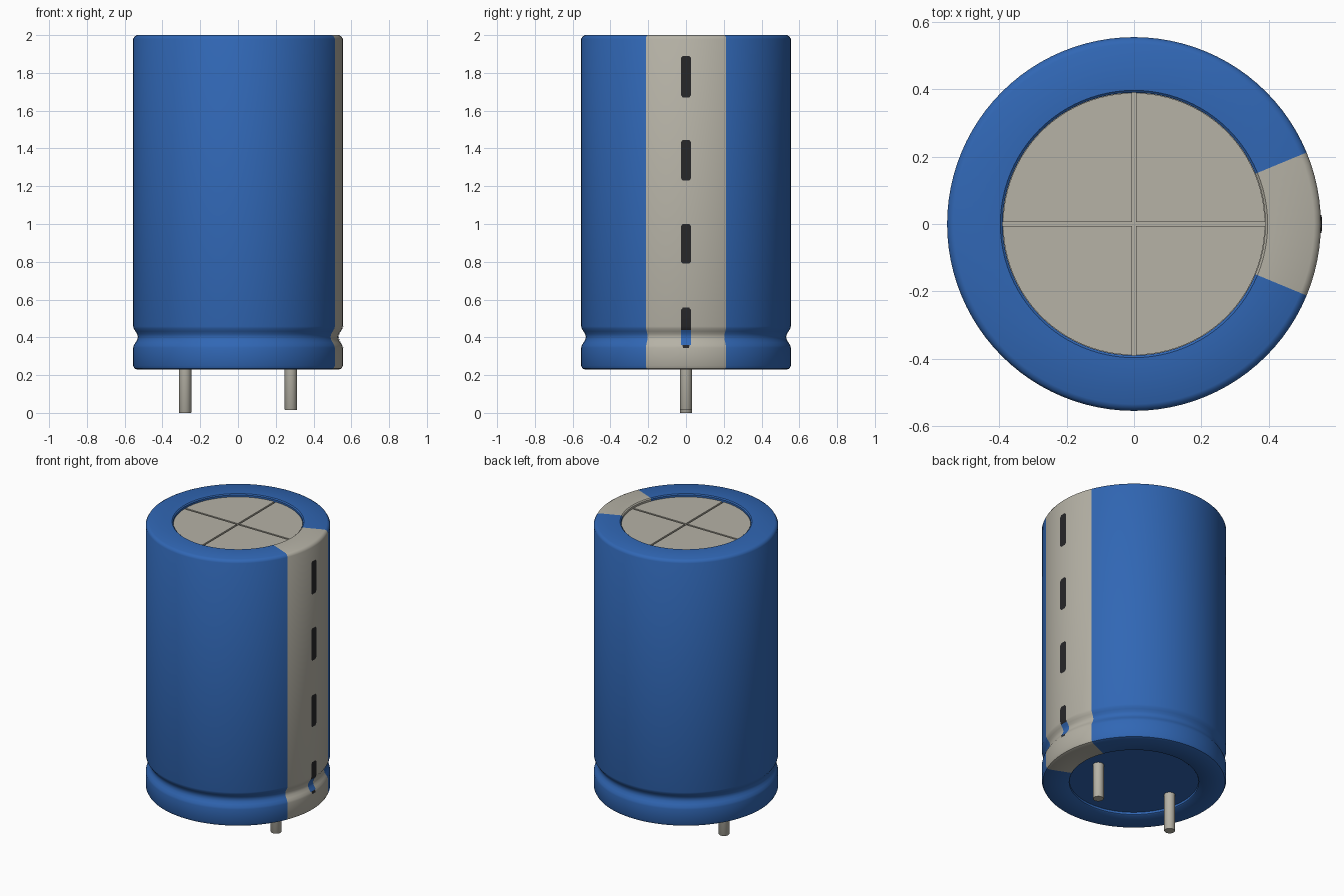
import bpy, bmesh, math

cube = bpy.data.objects.get("Cube")
if cube:
    bpy.data.objects.remove(cube, do_unlink=True)


def make_material(name, rgb):
    m = bpy.data.materials.new(name)
    m.diffuse_color = (*rgb, 1)
    m.use_nodes = True
    m.node_tree.nodes["Principled BSDF"].inputs["Base Color"].default_value = (*rgb, 1)
    return m


BLUE = make_material("sleeve blue", (0.03, 0.135, 0.46))
GREY = make_material("warm grey", (0.465, 0.445, 0.38))
BLACK = make_material("marking black", (0.02, 0.02, 0.022))

SEGMENTS = 96
STRIPE_ANGLE = math.radians(22.5)

# Outer wall from bottom to top, as (radius, height)
WALL = [(0.535, 0.23), (0.548, 0.235), (0.555, 0.25), (0.555, 0.345), (0.552, 0.357),
        (0.543, 0.372), (0.534, 0.386), (0.53, 0.402), (0.534, 0.418), (0.543, 0.432),
        (0.552, 0.446), (0.555, 0.458), (0.555, 1.98), (0.548, 1.993), (0.535, 2.0)]


def finish(bm, name, materials, smooth=True):
    mesh = bpy.data.meshes.new(name)
    bmesh.ops.recalc_face_normals(bm, faces=bm.faces[:])
    bm.to_mesh(mesh)
    bm.free()
    for m in materials:
        mesh.materials.append(m)
    obj = bpy.data.objects.new(name, mesh)
    bpy.context.collection.objects.link(obj)
    bpy.ops.object.select_all(action="DESELECT")
    obj.select_set(True)
    bpy.context.view_layer.objects.active = obj
    if smooth:
        bpy.ops.object.shade_smooth_by_angle(angle=math.radians(40))
    return obj


def lathe(bm, profile, segments):
    rings = [[bm.verts.new((r * math.cos(2 * math.pi * i / segments),
                            r * math.sin(2 * math.pi * i / segments), z))
              for i in range(segments)] for r, z in profile]
    for a, b in zip(rings, rings[1:]):
        for i in range(segments):
            j = (i + 1) % segments
            bm.faces.new((a[i], a[j], b[j], b[i]))
    bm.faces.new(rings[0][::-1])
    bm.faces.new(rings[-1])


def wall_radius(z):
    for (r0, z0), (r1, z1) in zip(WALL, WALL[1:]):
        if z0 <= z <= z1:
            return r0 + (r1 - r0) * (z - z0) / (z1 - z0)


# Can with a rolled groove, recessed ends and a grey stripe on the +x side
bm = bmesh.new()
profile = ([(0.39, 0.25), (0.39, 0.235), (0.396, 0.23)] + WALL
           + [(0.397, 2.0), (0.39, 1.994), (0.39, 1.955)])
lathe(bm, profile, SEGMENTS)
for f in bm.faces:
    c = f.calc_center_median()
    r = math.hypot(c.x, c.y)
    in_stripe = abs(math.atan2(c.y, c.x)) < STRIPE_ANGLE
    lid_floor = r < 0.1 and c.z > 1
    if lid_floor or (in_stripe and r > (0.38 if c.z > 1 else 0.394)):
        f.material_index = 1
finish(bm, "can_body", [BLUE, GREY])

# Lid: four raised quadrants leave a scored cross between them
GAP, LID_R, LID_TOP = 0.006, 0.389, 1.982
start = math.asin(GAP / LID_R)
bm = bmesh.new()
for q in range(4):
    points = [(GAP, GAP)]
    for i in range(25):
        a = start + (math.pi / 2 - 2 * start) * i / 24
        points.append((LID_R * math.cos(a), LID_R * math.sin(a)))
    c, s = round(math.cos(q * math.pi / 2)), round(math.sin(q * math.pi / 2))
    points = [(x * c - y * s, x * s + y * c) for x, y in points]
    low = [bm.verts.new((x, y, 1.956)) for x, y in points]
    top = [bm.verts.new((x, y, LID_TOP)) for x, y in points]
    bm.faces.new(top)
    for i in range(len(points)):
        j = (i + 1) % len(points)
        bm.faces.new((low[i], low[j], top[j], top[i]))
finish(bm, "scored_lid", [GREY], smooth=False)


def wall_patch(name, rows, material):
    """Thin marking that hugs the wall; rows are (height, half width)."""
    bm = bmesh.new()
    grid = []
    for z, half in rows:
        r = wall_radius(z) + 0.003
        grid.append([bm.verts.new((r * math.cos(k * half / r), r * math.sin(k * half / r), z))
                     for k in (-1, 0, 1)])
    for a, b in zip(grid, grid[1:]):
        for k in range(2):
            bm.faces.new((a[k], a[k + 1], b[k + 1], b[k]))
    finish(bm, name, [material])


# Black dashes with clipped corners along the stripe
for n, (z0, z1) in enumerate([(0.79, 1.0), (1.23, 1.445), (1.67, 1.89)], 1):
    wall_patch(f"stripe_dash_{n}", [(z0, 0.017), (z0 + 0.012, 0.027),
                                    (z1 - 0.012, 0.027), (z1, 0.017)], BLACK)

# Lowest dash is interrupted by bare sleeve in the groove
wall_patch("stripe_dash_lowest", [(0.44, 0.027), (0.446, 0.027), (0.458, 0.027),
                                  (0.545, 0.027), (0.557, 0.017)], BLACK)
wall_patch("groove_patch", [(z, 0.027) for z in
                            (0.36, 0.372, 0.386, 0.402, 0.418, 0.432, 0.44)], BLUE)
wall_patch("stripe_dash_tip", [(0.344, 0.015), (0.352, 0.017), (0.36, 0.02)], BLACK)

# Two terminal pins, one slightly shorter
for name, x, z0 in (("right_pin", -0.28, 0.0), ("left_pin", 0.28, 0.015)):
    bm = bmesh.new()
    lathe(bm, [(0.031, z0), (0.033, z0 + 0.003), (0.033, 0.26)], 24)
    bmesh.ops.translate(bm, verts=bm.verts[:], vec=(x, 0, 0))
    finish(bm, name, [GREY])
